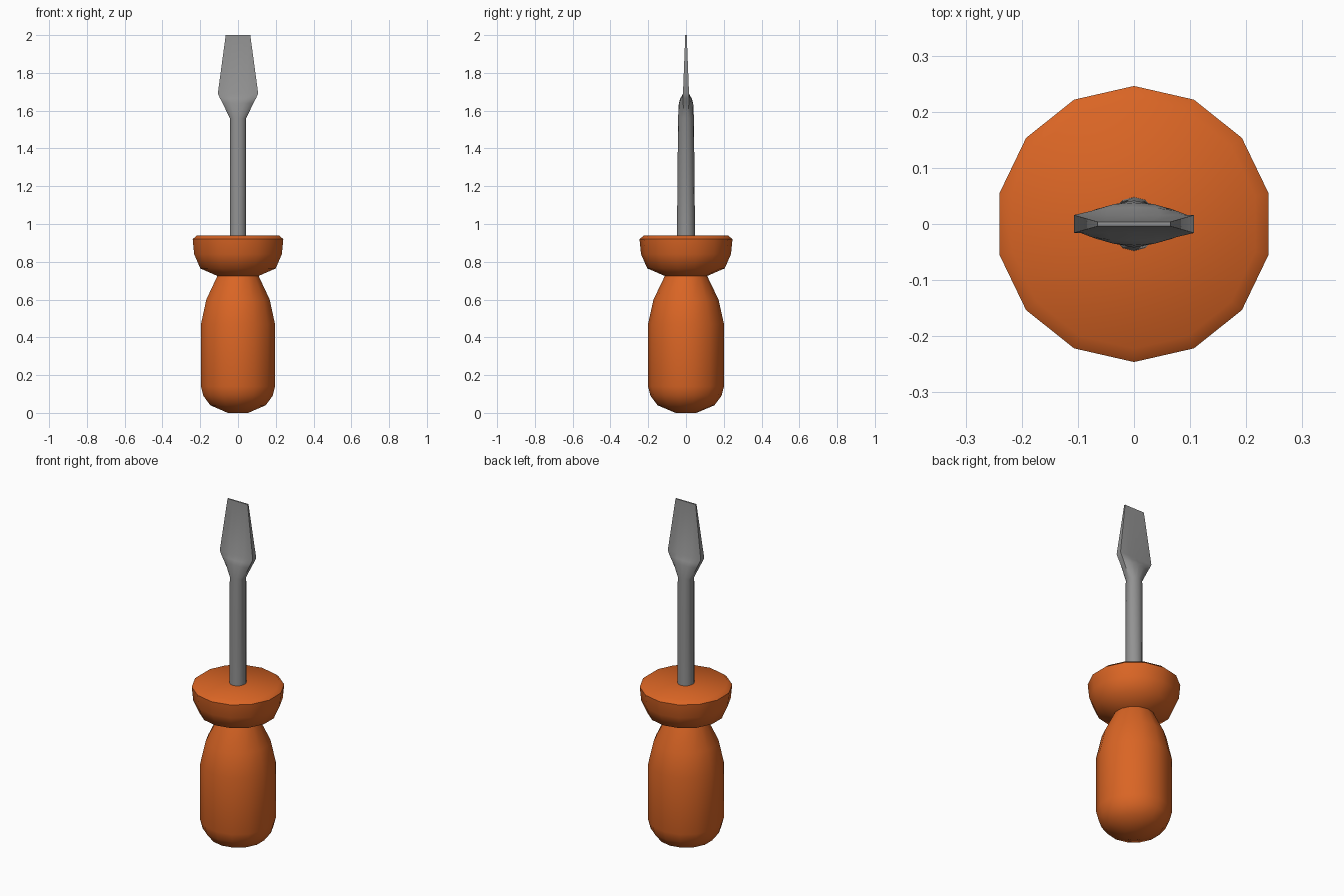
import bpy, bmesh, math

if "Cube" in bpy.data.objects:
    bpy.data.objects.remove(bpy.data.objects["Cube"])

SIDES = 14
EDGE = math.cos(math.pi * 3 / 7)   # smallest |y| of the unit 14-gon... see below
HALF = math.pi / SIDES


def material(name, rgb):
    m = bpy.data.materials.new(name)
    m.diffuse_color = (*rgb, 1)
    m.use_nodes = True
    m.node_tree.nodes["Principled BSDF"].inputs["Base Color"].default_value = m.diffuse_color
    return m


def loft(name, rings, mat, angle):
    """Skin 14-sided rings (half width, centre depth, side depth, z) and cap both ends."""
    bm = bmesh.new()
    low = math.sin(HALF)
    loops = []
    for w, centre, side, z in rings:
        loop = []
        for k in range(SIDES):
            a = math.pi / 2 + 2 * math.pi * k / SIDES
            c, s = math.cos(a), math.sin(a)
            t = (abs(s) - low) / (1 - low)
            y = math.copysign(side + (centre - side) * t, s)
            loop.append(bm.verts.new((w * c / math.cos(HALF), y, z)))
        loops.append(loop)
    for a, b in zip(loops, loops[1:]):
        for k in range(SIDES):
            n = (k + 1) % SIDES
            bm.faces.new((a[k], a[n], b[n], b[k]))
    bm.faces.new(loops[0][::-1])
    bm.faces.new(loops[-1])
    bmesh.ops.recalc_face_normals(bm, faces=bm.faces)
    me = bpy.data.meshes.new(name)
    bm.to_mesh(me)
    bm.free()
    me.materials.append(mat)
    ob = bpy.data.objects.new(name, me)
    bpy.context.collection.objects.link(ob)
    bpy.ops.object.select_all(action='DESELECT')
    ob.select_set(True)
    bpy.context.view_layer.objects.active = ob
    bpy.ops.object.shade_smooth_by_angle(angle=math.radians(angle))
    return ob


def round_ring(r, z):
    return (r * math.cos(HALF), r, r * math.sin(HALF), z)


orange = material("orange plastic", (0.70, 0.13, 0.018))
steel = material("grey steel", (0.29, 0.29, 0.29))

# Handle with grip, neck and collar
handle = [(0.055, 0.0), (0.15, 0.04), (0.188, 0.09), (0.201, 0.14), (0.201, 0.47),
          (0.172, 0.60), (0.112, 0.725), (0.205, 0.765), (0.238, 0.84),
          (0.246, 0.92), (0.222, 0.94)]
loft("handle", [round_ring(r, z) for r, z in handle], orange, 50)

# Shaft that flares into a flat wedge blade
loft("shaft_and_blade", [
    (0.043, 0.048, 0.011, 0.92),
    (0.043, 0.042, 0.011, 1.56),
    (0.082, 0.038, 0.015, 1.64),
    (0.095, 0.030, 0.016, 1.665),
    (0.107, 0.016, 0.016, 1.69),
    (0.065, 0.004, 0.004, 2.0),
], steel, 35)
